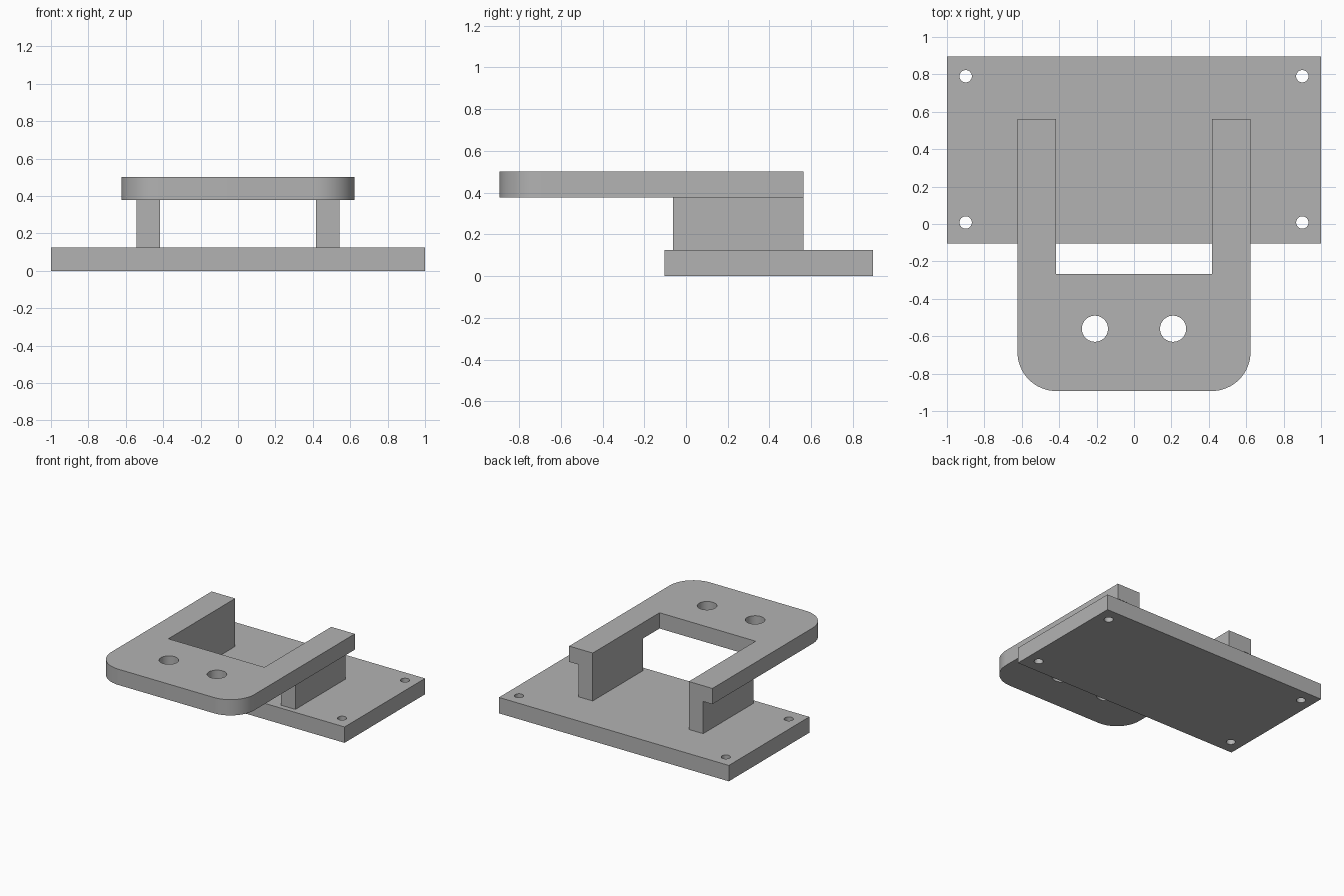
import bpy, bmesh, math

if "Cube" in bpy.data.objects:
    bpy.data.objects.remove(bpy.data.objects["Cube"])

grey = bpy.data.materials.new("plain_grey")
grey.diffuse_color = (0.45, 0.45, 0.45, 1)
grey.use_nodes = True
grey.node_tree.nodes["Principled BSDF"].inputs["Base Color"].default_value = grey.diffuse_color


def arc(cx, cy, r, start, end, n):
    """Points along an arc, angles in degrees."""
    return [(cx + r * math.cos(math.radians(start + (end - start) * i / n)),
             cy + r * math.sin(math.radians(start + (end - start) * i / n)))
            for i in range(n + 1)]


def circle(cx, cy, r):
    return arc(cx, cy, r, 0, 360, 40)[:-1]


def slab(name, outlines, z0, z1):
    """Flat part from an outer outline plus hole outlines."""
    curve = bpy.data.curves.new(name + "_profile", 'CURVE')
    curve.dimensions = '2D'
    curve.fill_mode = 'BOTH'
    curve.extrude = (z1 - z0) / 2
    for pts in outlines:
        s = curve.splines.new('POLY')
        s.points.add(len(pts) - 1)
        for p, (x, y) in zip(s.points, pts):
            p.co = (x, y, 0, 1)
        s.use_cyclic_u = True
    tmp = bpy.data.objects.new(name + "_profile", curve)
    bpy.context.collection.objects.link(tmp)
    dg = bpy.context.evaluated_depsgraph_get()
    mesh = bpy.data.meshes.new_from_object(tmp.evaluated_get(dg))
    bpy.data.objects.remove(tmp)
    bm = bmesh.new()
    bm.from_mesh(mesh)
    bmesh.ops.remove_doubles(bm, verts=bm.verts, dist=1e-5)
    bmesh.ops.translate(bm, verts=bm.verts, vec=(0, 0, (z0 + z1) / 2))
    bmesh.ops.recalc_face_normals(bm, faces=bm.faces)
    bm.to_mesh(mesh)
    bm.free()
    mesh.name = name
    mesh.materials.clear()
    mesh.materials.append(grey)
    ob = bpy.data.objects.new(name, mesh)
    bpy.context.collection.objects.link(ob)
    bpy.ops.object.select_all(action='DESELECT')
    ob.select_set(True)
    bpy.context.view_layer.objects.active = ob
    bpy.ops.object.shade_smooth_by_angle(angle=math.radians(30))
    return ob


def rect(x0, x1, y0, y1):
    return [(x0, y0), (x1, y0), (x1, y1), (x0, y1)]


BACK, FRONT = 0.562, -0.893      # ends of the forked plate
HALF, SLOT, R = 0.623, 0.418, 0.208

# Base plate with four screw holes
slab("base_plate",
     [rect(-1, 1, -0.104, 0.896)] +
     [circle(x, y, 0.033) for x in (-0.9, 0.9) for y in (0.008, 0.79)],
     0, 0.125)

# Two upright walls
for side, name in ((-1, "left_wall"), (1, "right_wall")):
    a, b = sorted((side * SLOT, side * 0.543))
    slab(name, [rect(a, b, -0.063, BACK)], 0.125, 0.378)

# Forked top plate with rounded front corners and two holes
fork = (arc(-HALF + R, FRONT + R, R, 180, 270, 16) +
        arc(HALF - R, FRONT + R, R, 270, 360, 16) +
        [(HALF, BACK), (SLOT, BACK), (SLOT, -0.268),
         (-SLOT, -0.268), (-SLOT, BACK), (-HALF, BACK)])
slab("forked_top_plate",
     [fork] + [circle(x, -0.56, 0.07) for x in (-0.209, 0.209)],
     0.378, 0.502)
